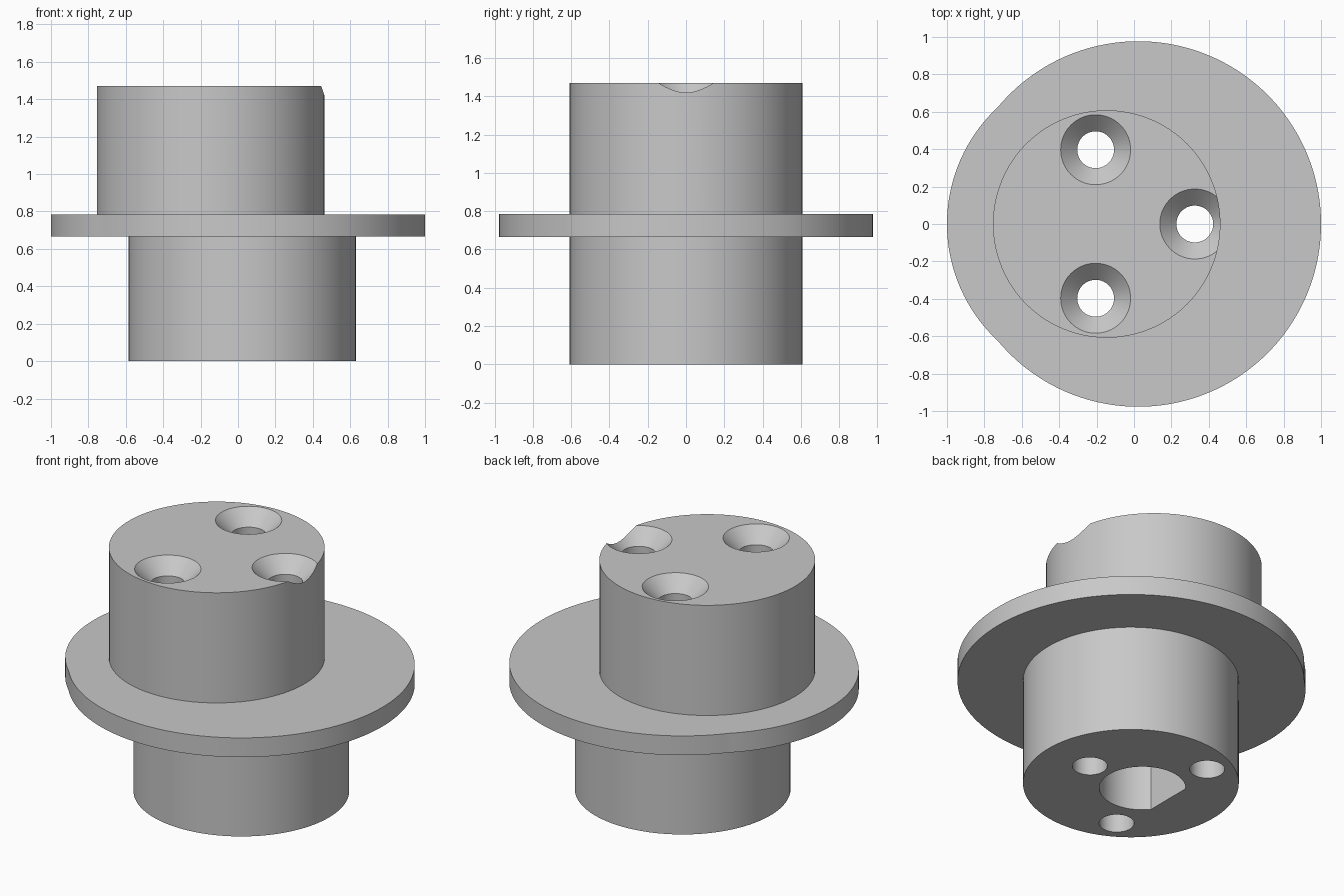
import bpy, bmesh, math

if "Cube" in bpy.data.objects:
    bpy.data.objects.remove(bpy.data.objects["Cube"], do_unlink=True)

grey = bpy.data.materials.new("plain_grey")
grey.use_nodes = True
COLOUR = (0.58, 0.58, 0.58, 1)
grey.diffuse_color = COLOUR
grey.node_tree.nodes["Principled BSDF"].inputs["Base Color"].default_value = COLOUR


def circle(cx, cy, r, n=128):
    return [(cx + r * math.cos(2 * math.pi * i / n), cy + r * math.sin(2 * math.pi * i / n))
            for i in range(n)]


def loft(name, rings):
    """Closed solid through stacked (outline, height) rings."""
    bm = bmesh.new()
    loops = [[bm.verts.new((x, y, z)) for x, y in outline] for outline, z in rings]
    n = len(loops[0])
    for low, high in zip(loops, loops[1:]):
        for i in range(n):
            j = (i + 1) % n
            bm.faces.new((low[i], low[j], high[j], high[i]))
    bm.faces.new(loops[0][::-1])
    bm.faces.new(loops[-1])
    mesh = bpy.data.meshes.new(name)
    bm.to_mesh(mesh)
    bm.free()
    mesh.materials.append(grey)
    obj = bpy.data.objects.new(name, mesh)
    bpy.context.collection.objects.link(obj)
    return obj


# Main levels and the two offset axes
FLANGE_LOW, FLANGE_HIGH, TOP = 0.665, 0.785, 1.47
UPPER_X, LOWER_X, HUB_R = -0.146, 0.023, 0.608


# Flange outline: two overlapping discs on the two axes
def flange_radius(a, main=0.977, second=0.854):
    d = UPPER_X - LOWER_X
    reach = d * math.cos(a) + math.sqrt(second ** 2 - (d * math.sin(a)) ** 2)
    return max(main, reach)


flange_outline = []
for k in range(256):
    a = 2 * math.pi * k / 256
    r = flange_radius(a)
    flange_outline.append((LOWER_X + r * math.cos(a), r * math.sin(a)))

lower_outline = circle(LOWER_X, 0, HUB_R)
upper_outline = circle(UPPER_X, 0, HUB_R)
parts = [
    loft("lower_hub", [(lower_outline, 0), (lower_outline, FLANGE_LOW)]),
    loft("flange", [(flange_outline, FLANGE_LOW), (flange_outline, FLANGE_HIGH)]),
    loft("upper_hub", [(upper_outline, FLANGE_HIGH), (upper_outline, TOP)]),
]

# Countersunk screw holes, running right through
BORE, SINK = 0.0985, 0.187
slope = SINK - BORE
cutters = []
for x, y in ((-0.205, 0.397), (-0.205, -0.397), (0.325, 0)):
    bore = circle(x, y, BORE, 64)
    cutters.append(loft("screw_hole_cutter", [
        (bore, -0.1), (bore, TOP - slope),
        (circle(x, y, SINK + slope, 64), TOP + slope)]))

# Blind D-shaped shaft socket, open at the bottom
SOCKET_X, SOCKET_R, FLAT = -0.062, 0.243, 0.19
limit = math.acos(-FLAT / SOCKET_R)
socket = []
for k in range(97):
    a = -limit + 2 * limit * k / 96
    socket.append((SOCKET_X + SOCKET_R * math.cos(a), SOCKET_R * math.sin(a)))
cutters.append(loft("shaft_socket_cutter", [(socket, -0.1), (socket, 1.0)]))

# Cut, bake the modifiers and shade each part
for part in parts:
    for cutter in cutters:
        mod = part.modifiers.new("cut", "BOOLEAN")
        mod.operation = "DIFFERENCE"
        mod.solver = "EXACT"
        mod.object = cutter
    bpy.ops.object.select_all(action="DESELECT")
    part.select_set(True)
    bpy.context.view_layer.objects.active = part
    for mod in list(part.modifiers):
        bpy.ops.object.modifier_apply(modifier=mod.name)
    bpy.ops.object.shade_smooth_by_angle(angle=math.radians(25))

for cutter in cutters:
    bpy.data.objects.remove(cutter, do_unlink=True)
